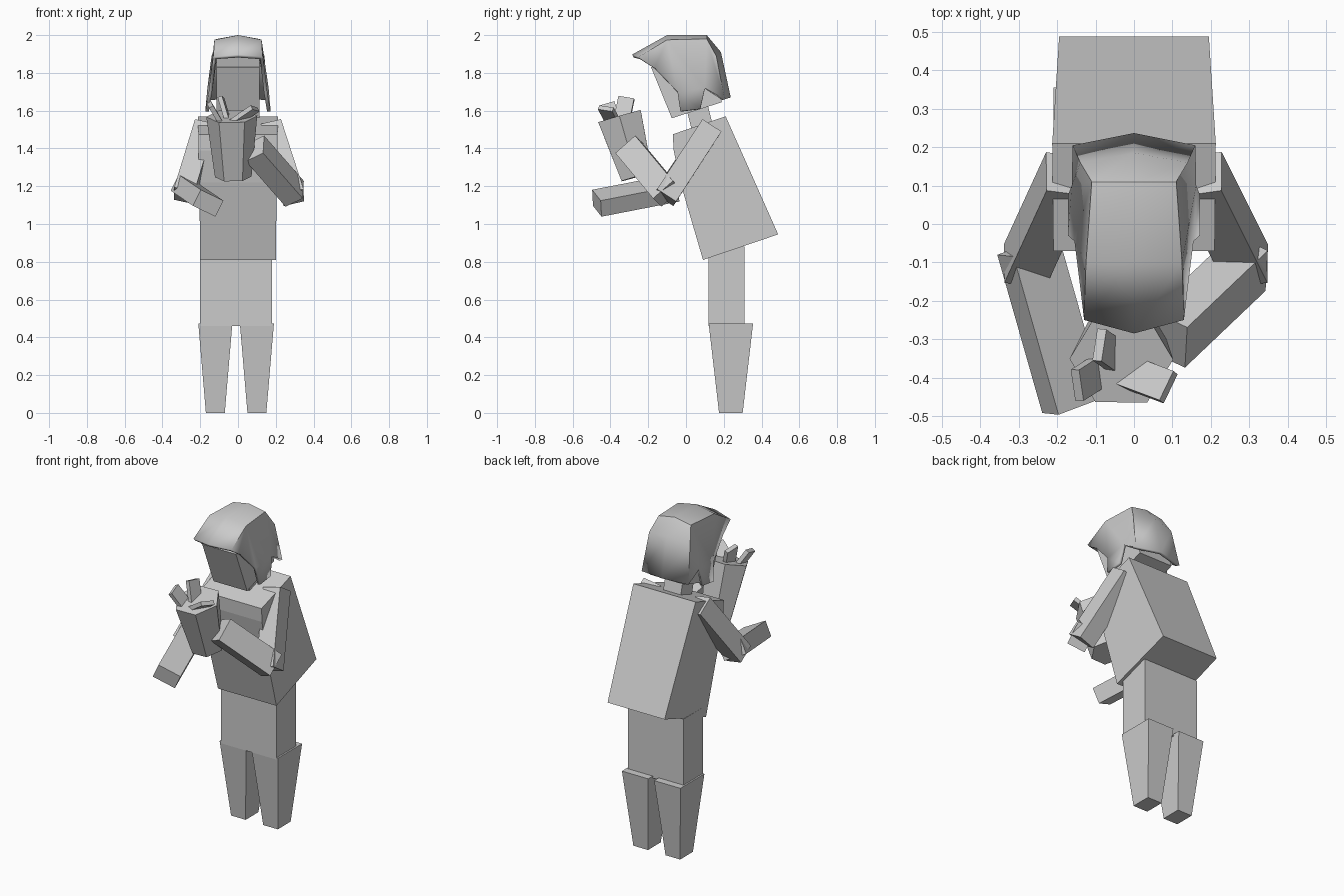
import bpy, bmesh, math
from mathutils import Vector

if "Cube" in bpy.data.objects:
    bpy.data.objects.remove(bpy.data.objects["Cube"])


def make(name, verts, faces):
    me = bpy.data.meshes.new(name)
    me.from_pydata([tuple(v) for v in verts], [], faces)
    bm = bmesh.new()
    bm.from_mesh(me)
    bmesh.ops.recalc_face_normals(bm, faces=bm.faces)
    bm.to_mesh(me)
    bm.free()
    ob = bpy.data.objects.new(name, me)
    bpy.context.collection.objects.link(ob)
    return ob


def loft(name, ring_a, ring_b):
    n = len(ring_a)
    faces = [(i, (i + 1) % n, n + (i + 1) % n, n + i) for i in range(n)]
    faces += [tuple(range(n)), tuple(range(n, 2 * n))]
    return make(name, list(ring_a) + list(ring_b), faces)


def rect(x0, x1, y0, y1, z):
    return [(x0, y0, z), (x1, y0, z), (x1, y1, z), (x0, y1, z)]


def side_profile(name, pts, cx=0.0):
    # pts: (y, z, half width), seen from the right
    return loft(name, [(cx - w, y, z) for y, z, w in pts], [(cx + w, y, z) for y, z, w in pts])


def frame(a, b, hint):
    d = (b - a).normalized()
    u = Vector(hint)
    u = (u - d * u.dot(d)).normalized()
    return u, d.cross(u)


def beam(name, a, b, wide, thick, hint, taper=1.0):
    # bar from a to b, its wide side running along hint
    a, b = Vector(a), Vector(b)
    u, v = frame(a, b, hint)
    ring = lambda c, s: [c + u * i * wide * s / 2 + v * j * thick * s / 2
                         for i, j in ((-1, -1), (1, -1), (1, 1), (-1, 1))]
    return loft(name, ring(a, 1), ring(b, taper))


# legs
for side, x0, x1, cx in (("left", -0.20, -0.005, -0.12), ("right", -0.005, 0.18, 0.10)):
    loft(side + "_upper_leg", rect(x0, x1, 0.12, 0.31, 0.46), rect(x0, x1, 0.12, 0.31, 0.88))
    loft(side + "_lower_leg", rect(cx - 0.05, cx + 0.05, 0.175, 0.30, 0),
         rect(cx - 0.09, cx + 0.09, 0.12, 0.355, 0.472))

# torso, neck and head lean forward
side_profile("torso", [(0.09, 0.81, 0.20), (0.488, 0.945, 0.195), (0.21, 1.57, 0.213),
                       (-0.07, 1.475, 0.21), (-0.065, 1.39, 0.21), (-0.03, 1.22, 0.205)])
side_profile("neck", [(0.03, 1.50, 0.06), (0.14, 1.53, 0.06), (0.11, 1.65, 0.06), (0.0, 1.62, 0.06)])
side_profile("head", [(-0.075, 1.56, 0.115), (0.19, 1.645, 0.115),
                      (0.11, 1.91, 0.115), (-0.185, 1.83, 0.115)])

# arms
beam("left_upper_arm", (-0.175, 0.13, 1.51), (-0.285, -0.11, 1.15), 0.12, 0.11, (0, 1, -0.6))
beam("right_upper_arm", (0.175, 0.13, 1.51), (0.295, -0.11, 1.14), 0.12, 0.11, (0, 1, -0.6))
beam("left_forearm", (-0.275, -0.06, 1.19), (-0.158, -0.472, 1.11), 0.14, 0.095, (0.15, 0, -0.075))
beam("right_forearm", (0.30, -0.10, 1.16), (0.09, -0.30, 1.40), 0.14, 0.11, (0, 0.7, 0.7))

# six-sided tub, tilted like the head
low, high = Vector((-0.025, -0.26, 1.25)), Vector((-0.033, -0.352, 1.57))
u, v = frame(low, high, (1, 0, 0))
hexagon = lambda c, r: [c + u * r * math.cos(k * math.pi / 3) + v * r * math.sin(k * math.pi / 3)
                        for k in range(6)]
loft("tub", hexagon(low, 0.097), hexagon(high, 0.135))

# flat sticks poking out of the tub
for i, (base, tip) in enumerate((((-0.07, -0.37, 1.50), (-0.148, -0.42, 1.632)),
                                 ((-0.04, -0.35, 1.50), (-0.09, -0.315, 1.668)),
                                 ((-0.03, -0.38, 1.53), (0.09, -0.425, 1.612)))):
    beam("stick_%d" % (i + 1), base, tip, 0.085, 0.025, (0.2, 1, -0.3))

# helmet shell: crown strip along the centre, mirrored side panels with ear flaps
crown = [(0, -0.285, 1.897), (0, -0.10, 2.0), (0, 0.11, 2.0), (0, 0.185, 1.91), (0, 0.237, 1.67)]
edge = [(0.13, -0.25, 1.885), (0.125, -0.10, 1.975), (0.11, 0.11, 1.98), (0.14, 0.16, 1.89),
        (0.16, 0.205, 1.66)]
hem = [(0.14, -0.165, 1.825), (0.155, -0.045, 1.70), (0.172, -0.03, 1.597), (0.172, 0.075, 1.61),
       (0.162, 0.10, 1.72)]
C, E, H = range(5), range(5, 10), range(10, 15)
quads = [(C[i], E[i], E[i + 1], C[i + 1]) for i in range(4)]
quads += [(E[0], H[0], H[1], E[1]), (E[1], H[1], H[4], E[2]),
          (H[1], H[2], H[3], H[4]), (E[2], H[4], E[4], E[3])]
verts = crown + edge + hem
half = len(verts)
mirrored = [(-x, y, z) for x, y, z in verts]
helmet = make("helmet", verts + mirrored, quads + [tuple(k + half for k in reversed(q)) for q in quads])
bm = bmesh.new()
bm.from_mesh(helmet.data)
bmesh.ops.remove_doubles(bm, verts=bm.verts, dist=0.0005)
bmesh.ops.recalc_face_normals(bm, faces=bm.faces)
top = max(bm.faces, key=lambda f: f.calc_center_median().z)
if top.normal.z < 0:
    bmesh.ops.reverse_faces(bm, faces=bm.faces)
bm.to_mesh(helmet.data)
bm.free()
shell = helmet.modifiers.new("thickness", 'SOLIDIFY')
shell.thickness = 0.018
shell.offset = -1
bpy.ops.object.select_all(action='DESELECT')
helmet.select_set(True)
bpy.context.view_layer.objects.active = helmet
bpy.ops.object.shade_smooth_by_angle(angle=math.radians(35))
